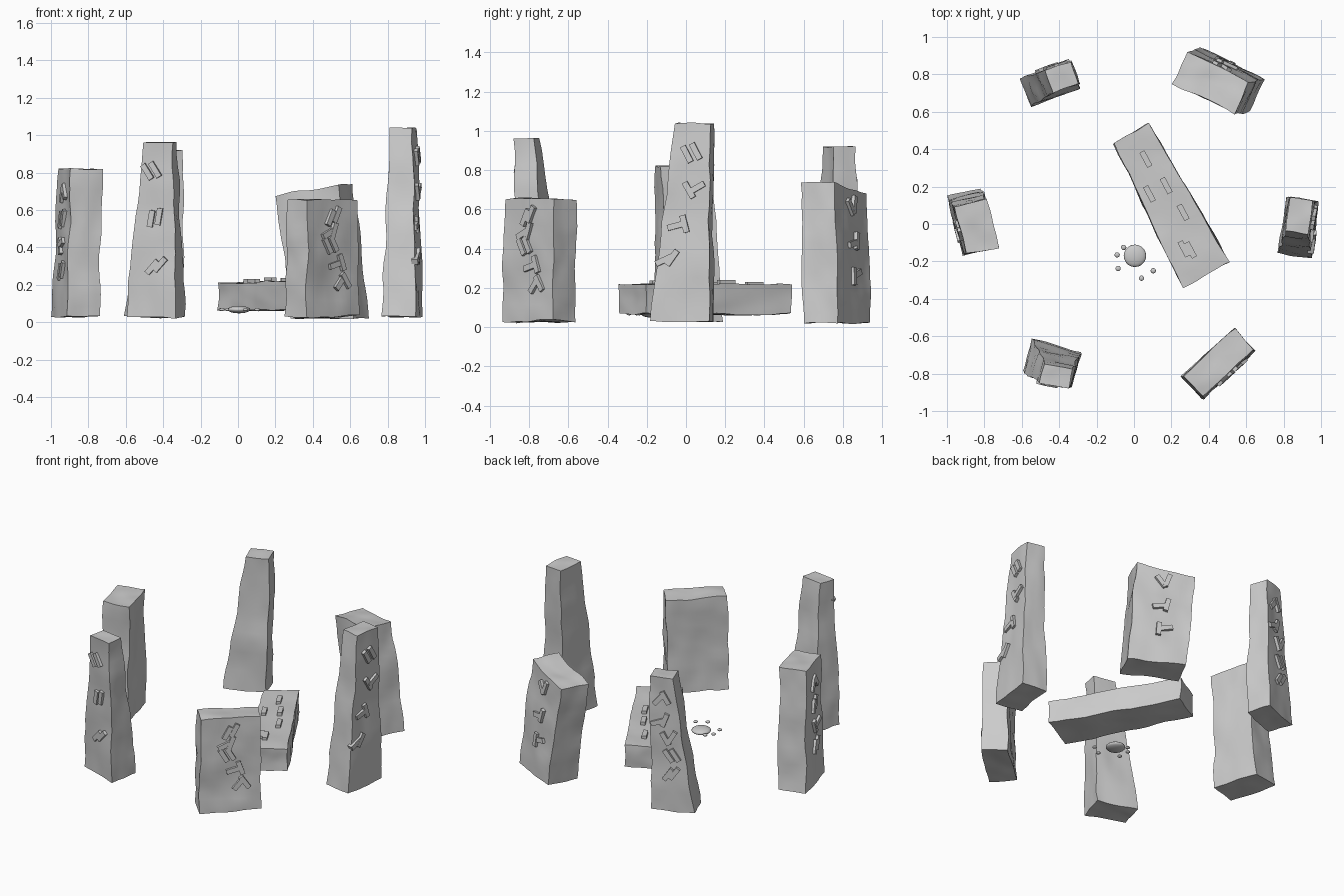
import bpy, bmesh
from math import radians, cos, sin
from mathutils import Vector, Matrix, noise

if "Cube" in bpy.data.objects:
    bpy.data.objects.remove(bpy.data.objects["Cube"])

SIDES = {"front": Vector((0, -1, 0)), "back": Vector((0, 1, 0)),
         "left": Vector((-1, 0, 0)), "right": Vector((1, 0, 0))}


def finish(bm, name, angle=35):
    bmesh.ops.recalc_face_normals(bm, faces=bm.faces)
    mesh = bpy.data.meshes.new(name)
    bm.to_mesh(mesh)
    bm.free()
    ob = bpy.data.objects.new(name, mesh)
    bpy.context.collection.objects.link(ob)
    bpy.ops.object.select_all(action='DESELECT')
    ob.select_set(True)
    bpy.context.view_layer.objects.active = ob
    bpy.ops.object.shade_smooth_by_angle(angle=radians(angle))
    return ob


def weather(p):
    """Gentle waviness of the hewn surface."""
    return p + noise.noise_vector(p * 5.0) * 0.013 + noise.noise_vector(p * 11.0) * 0.005


def add_bar(bm, pos, right, up, normal, angle, length=0.09, width=0.03, depth=0.034):
    a = radians(angle)
    along = up * cos(a) + right * sin(a)
    across = right * cos(a) - up * sin(a)
    m = Matrix((across * width, along * length, normal * depth)).transposed().to_4x4()
    m.translation = pos
    bmesh.ops.create_cube(bm, size=1, matrix=m)


def stone(name, yaw, base, base_size, top, top_size, z0, z1, side, marks, tilt=0.0, taper=0.0):
    rot = Matrix.Rotation(radians(yaw), 3, 'Z')

    def place(u, v, t):
        """u, v in -1..1 across the section, t in 0..1 up the stone."""
        size = Vector(base_size).lerp(Vector(top_size), t)
        c = Vector(base).lerp(Vector(top), t)
        local = Vector((u * size.x / 2 * (1 - taper * v), v * size.y / 2, 0))
        z = z0 + (z1 - z0) * t + tilt * u * t
        return rot @ local + Vector((c.x, c.y, z))

    # wavy tapered block
    bm = bmesh.new()
    bmesh.ops.create_cube(bm, size=2)
    bmesh.ops.subdivide_edges(bm, edges=bm.edges[:], cuts=13, use_grid_fill=True)
    for v in bm.verts:
        v.co = weather(place(v.co.x, v.co.y, (v.co.z + 1) / 2))
    finish(bm, name)

    # pairs of raised bars on the outward face
    if not side:
        return
    n = SIDES[side]
    right = rot @ Vector((0, 0, 1)).cross(n)
    bm = bmesh.new()
    for s, z, a1, a2 in marks:
        t = (z - z0) / (z1 - z0)
        p = place(n.x, n.y, t)
        up = (place(n.x, n.y, t + 0.1) - p)
        up = (up - right * up.dot(right)).normalized()
        normal = right.cross(up)
        for k, a in ((-1, a1), (1, a2)):
            q = weather(p + right * (s + k * 0.021))
            add_bar(bm, q + up * k * 0.006, right, up, normal, a)
    finish(bm, name + "_marks", 30)


# standing stones
stone("left_stone", 14, (-0.868, 0.015), (0.18, 0.32), (-0.842, -0.015), (0.17, 0.26),
      0.03, 0.82, "left",
      [(0, 0.69, 25, -35), (0, 0.55, 20, 20), (0.01, 0.41, -20, 70), (0.02, 0.27, 25, 25)])
stone("back_left_stone", 20, (-0.45, 0.75), (0.27, 0.16), (-0.385, 0.785), (0.15, 0.12),
      0.03, 0.92, "back",
      [(0, 0.78, 40, -30), (-0.02, 0.63, 70, 20), (0.02, 0.52, -30, 30),
       (0.02, 0.4, -35, -35), (0.01, 0.28, 35, 35)])
stone("back_right_stone", -26, (0.495, 0.77), (0.37, 0.2), (0.41, 0.755), (0.37, 0.19),
      0.02, 0.705, "back",
      [(0, 0.62, -35, 20), (0, 0.43, 80, 15), (0.01, 0.27, 5, 75)], tilt=0.03)
stone("right_stone", -8, (0.88, -0.02), (0.18, 0.3), (0.885, 0.04), (0.12, 0.18),
      0.03, 1.04, "right",
      [(0, 0.89, -28, -28), (0.02, 0.7, -30, 60), (-0.02, 0.52, 75, -15),
       (-0.08, 0.35, 65, 35)])
stone("front_right_stone", 43, (0.45, -0.75), (0.38, 0.165), (0.455, -0.74), (0.37, 0.15),
      0.03, 0.65, "front",
      [(0.0, 0.56, 28, 28), (-0.02, 0.48, 65, 20), (-0.03, 0.41, -30, -30),
       (0.03, 0.31, 75, -20), (0.07, 0.22, 40, -35)])
stone("front_left_stone", -15, (-0.44, -0.735), (0.28, 0.19), (-0.415, -0.81), (0.15, 0.1),
      0.03, 0.965, "front",
      [(-0.03, 0.81, -32, -32), (0, 0.555, 10, 10), (0.02, 0.30, 42, 42)])

# fallen slab
stone("fallen_slab", 28, (0.187, 0.105), (0.255, 0.85), (0.187, 0.105), (0.25, 0.85),
      0.065, 0.215, None, [], taper=0.12)
bm = bmesh.new()
slab = Matrix.Rotation(radians(28), 3, 'Z')
for x, y in ((0.065, 0.35), (0.175, 0.21), (0.08, 0.16), (0.26, 0.06), (0.265, -0.13), (0.3, -0.135)):
    add_bar(bm, weather(Vector((x, y, 0.217))), slab @ Vector((1, 0, 0)),
            slab @ Vector((0, 1, 0)), Vector((0, 0, 1)), 0)
finish(bm, "fallen_slab_marks", 30)

# flattened centre stone ringed by pebbles
bm = bmesh.new()
for x, y, r, h in ((0.005, -0.17, 0.06, 0.02), (-0.055, -0.125, 0.014, 0.008),
                   (-0.09, -0.165, 0.014, 0.008), (-0.085, -0.238, 0.014, 0.008),
                   (0.04, -0.29, 0.014, 0.008), (0.103, -0.25, 0.014, 0.008)):
    bmesh.ops.create_uvsphere(bm, u_segments=20, v_segments=12, radius=1,
                              matrix=Matrix.Translation((x, y, 0.068)) @ Matrix.Diagonal((r, r, h, 1)))
finish(bm, "centre_pebbles", 60)
